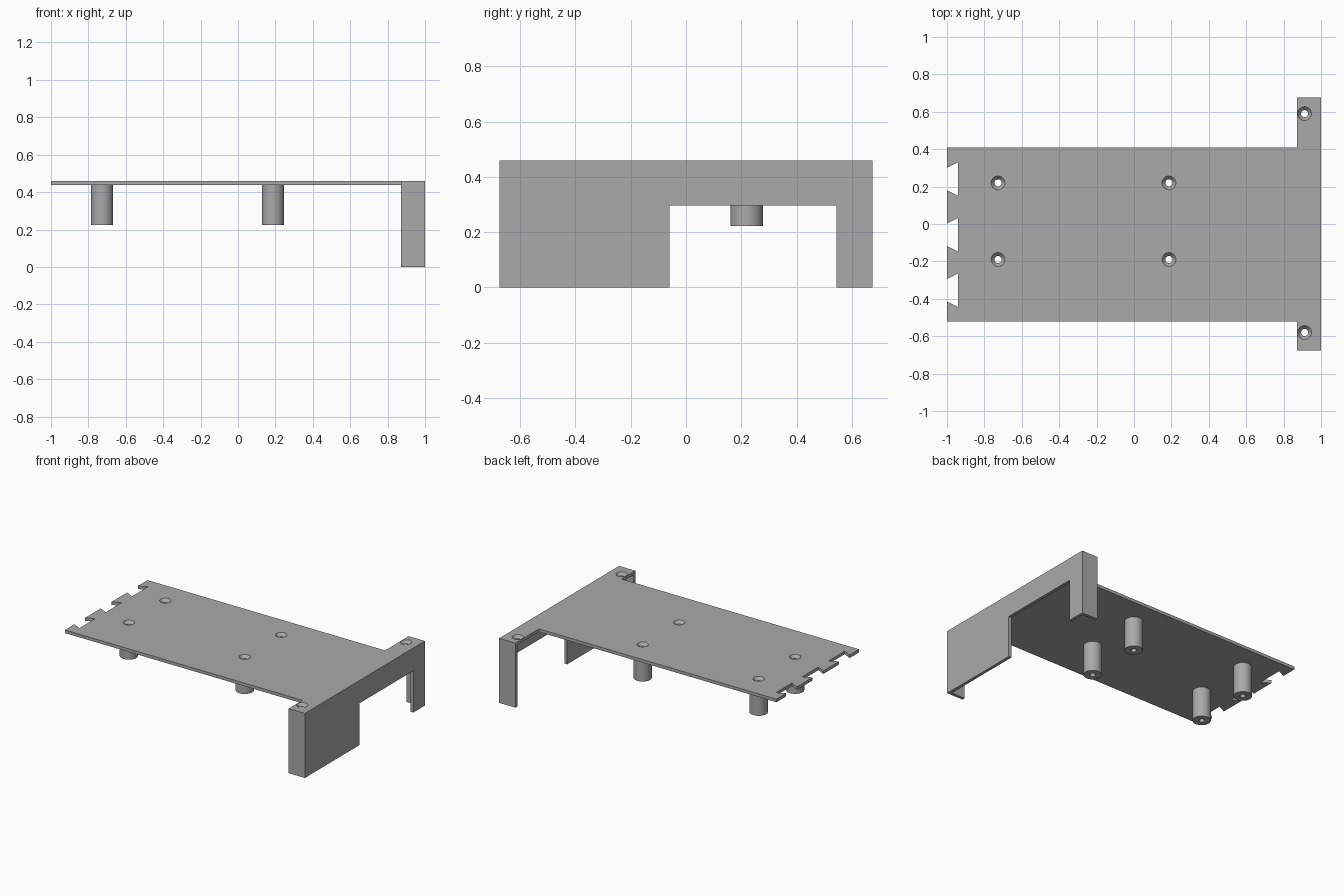
import bpy, bmesh
from mathutils import Vector

cube = bpy.data.objects.get("Cube")
if cube:
    bpy.data.objects.remove(cube, do_unlink=True)

grey = bpy.data.materials.new("plain_grey")
grey.use_nodes = True
grey.diffuse_color = (0.40, 0.40, 0.40, 1)
grey.node_tree.nodes["Principled BSDF"].inputs["Base Color"].default_value = (0.40, 0.40, 0.40, 1)

TOP, SHEET, HALF, ARM = 0.46, 0.022, 0.675, 0.872


def add_prism(name, outline, depth):
    """Solid from a closed outline pushed along a depth vector."""
    bm = bmesh.new()
    face = bm.faces.new([bm.verts.new(p) for p in outline])
    ext = bmesh.ops.extrude_face_region(bm, geom=[face])
    moved = [g for g in ext["geom"] if isinstance(g, bmesh.types.BMVert)]
    bmesh.ops.translate(bm, verts=moved, vec=Vector(depth))
    bmesh.ops.recalc_face_normals(bm, faces=bm.faces)
    return finish(name, bm)


def add_lathe(name, x, y, profile, steps=48):
    """Closed solid of revolution; profile is (radius, z) from bottom to top."""
    bm = bmesh.new()
    for (r1, z1), (r2, z2) in zip(profile, profile[1:]):
        ring = bmesh.ops.create_cone(bm, segments=steps, radius1=r1, radius2=r2, depth=z2 - z1)
        bmesh.ops.translate(bm, verts=ring["verts"], vec=(x, y, (z1 + z2) / 2))
    bmesh.ops.remove_doubles(bm, verts=bm.verts, dist=0.0001)
    # cap the two ends only
    loose = [e for e in bm.edges if e.is_boundary]
    if loose:
        bmesh.ops.holes_fill(bm, edges=loose)
    bmesh.ops.recalc_face_normals(bm, faces=bm.faces)
    return finish(name, bm)


def finish(name, bm):
    mesh = bpy.data.meshes.new(name)
    bm.to_mesh(mesh)
    bm.free()
    mesh.materials.append(grey)
    obj = bpy.data.objects.new(name, mesh)
    bpy.context.collection.objects.link(obj)
    return obj


def boolean(obj, other, mode):
    mod = obj.modifiers.new(mode.lower(), "BOOLEAN")
    mod.operation, mod.object, mod.solver = mode, other, "EXACT"
    other.hide_render = True
    other.hide_set(True)


# Deck outline with wide arms at one end and dovetail notches at the other
deck = [(-1, -0.52), (ARM, -0.52), (ARM, -HALF), (1, -HALF),
        (1, HALF), (ARM, HALF), (ARM, 0.41), (-1, 0.41)]
for i in range(3):
    mid = 0.24 - i * 0.297
    deck += [(-1, mid + 0.06), (-0.94, mid + 0.09), (-0.94, mid - 0.09), (-1, mid - 0.06)]
plate = add_prism("deck_plate", [(x, y, TOP - SHEET) for x, y in deck], (0, 0, SHEET))

# End wall with an opening between a wide leg and a narrow leg
wall = [(-HALF, 0), (-0.06, 0), (-0.06, 0.297), (0.545, 0.297), (0.545, 0),
        (HALF, 0), (HALF, TOP - SHEET), (-HALF, TOP - SHEET)]
add_prism("end_wall", [(1 - SHEET, y, z) for y, z in wall], (SHEET, 0, 0))

# Side returns of the end wall
for name, y in (("front_return", -HALF), ("back_return", HALF - SHEET)):
    side = [(ARM, 0), (1 - SHEET, 0), (1 - SHEET, TOP - SHEET), (ARM, TOP - SHEET)]
    add_prism(name, [(x, y, z) for x, z in side], (0, SHEET, 0))

# Standoffs under the deck and countersunk holes
posts = [(x, y) for x in (-0.727, 0.187) for y in (0.22, -0.19)]
arm_holes = [(0.912, 0.59), (0.912, -0.58)]
holes = []
for x, y in posts + arm_holes:
    bore = add_lathe("hole_cutter", x, y, [(0.019, 0.1), (0.019, TOP - 0.02)])
    sink = add_lathe("countersink_cutter", x, y, [(0.019, TOP - 0.021), (0.037, TOP), (0.037, TOP + 0.05)])
    holes.append((x, y, bore, sink))
for x, y, bore, sink in holes:
    boolean(plate, bore, "DIFFERENCE")
    boolean(plate, sink, "DIFFERENCE")
    if (x, y) in posts:
        post = add_lathe("standoff_post", x, y, [(0.059, 0.223), (0.059, TOP - SHEET)])
        bpy.ops.object.select_all(action="DESELECT")
        post.select_set(True)
        bpy.context.view_layer.objects.active = post
        bpy.ops.object.shade_smooth_by_angle()
        boolean(post, bore, "DIFFERENCE")
